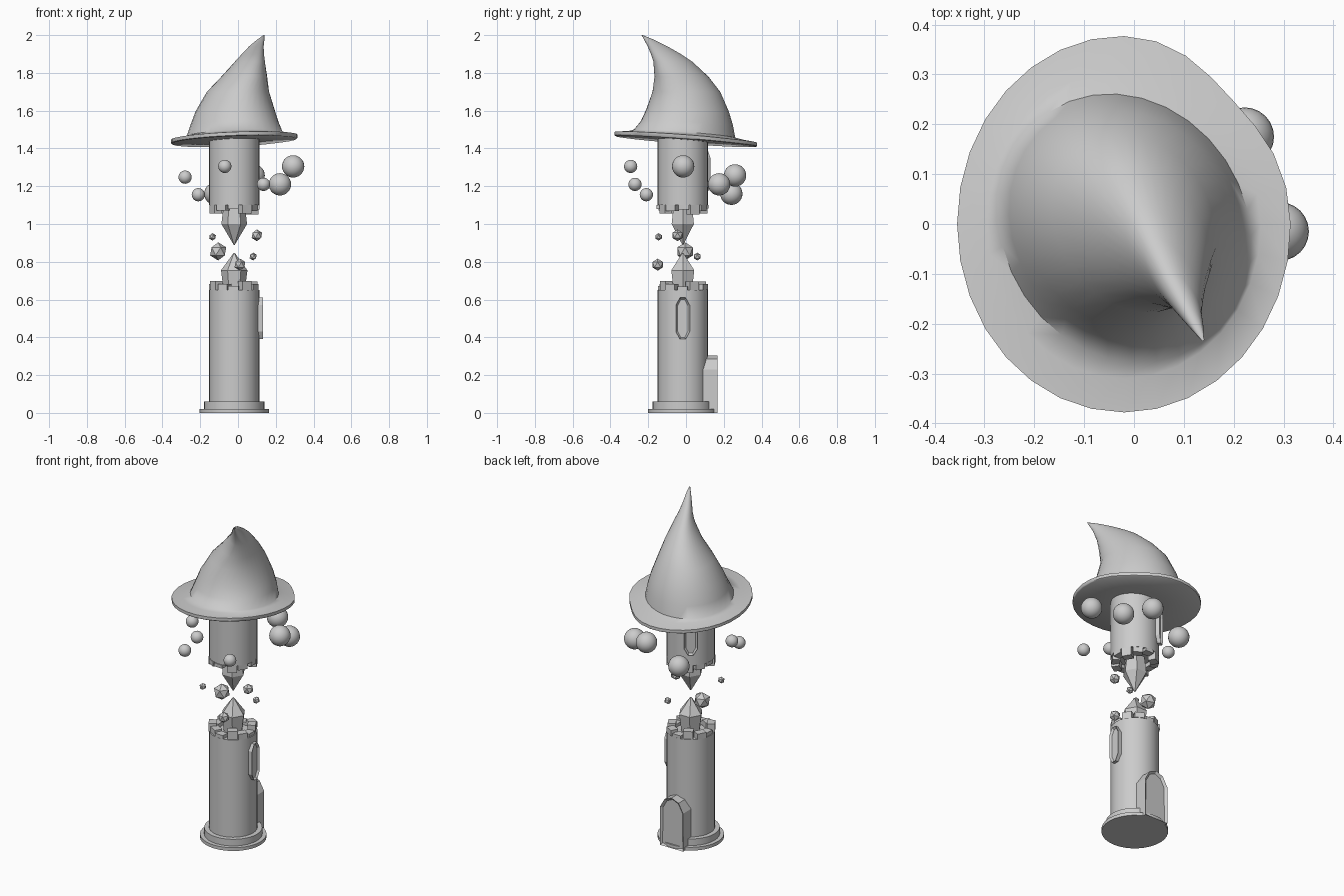
import bpy, bmesh, math, random
from mathutils import Matrix, Vector

if "Cube" in bpy.data.objects:
    bpy.data.objects.remove(bpy.data.objects["Cube"])

random.seed(4)
CX, CY = -0.02, -0.017      # tower axis


def finish(bm, name, angle=None):
    bmesh.ops.recalc_face_normals(bm, faces=bm.faces)
    me = bpy.data.meshes.new(name)
    bm.to_mesh(me)
    bm.free()
    if angle:
        me.polygons.foreach_set("use_smooth", [True] * len(me.polygons))
        me.set_sharp_from_angle(angle=math.radians(angle))
    ob = bpy.data.objects.new(name, me)
    bpy.context.collection.objects.link(ob)
    return ob


def loft(rings, name, angle=None):
    """Skin a list of equal-sized point rings and cap both ends."""
    bm = bmesh.new()
    vs = [[bm.verts.new(p) for p in r] for r in rings]
    n = len(vs[0])
    for a, b in zip(vs, vs[1:]):
        for i in range(n):
            j = (i + 1) % n
            bm.faces.new((a[i], a[j], b[j], b[i]))
    bm.faces.new(vs[0])
    bm.faces.new(vs[-1])
    return finish(bm, name, angle)


def lathe(profile, n, name, angle=None):
    loft([[(CX + r * math.cos(2 * math.pi * i / n), CY + r * math.sin(2 * math.pi * i / n), z)
           for i in range(n)] for r, z in profile], name, angle)


def framed_panel(half, d0, d1, az, z0, frame, name):
    """Mirrored outline pushed outward from the tower wall, with a recessed panel."""
    pts = half + [(-u, z) for u, z in reversed(half) if u > 0]
    bm = bmesh.new()
    back = [bm.verts.new((d0, u, z + z0)) for u, z in pts]
    front = [bm.verts.new((d1, u, z + z0)) for u, z in pts]
    n = len(pts)
    for i in range(n):
        j = (i + 1) % n
        bm.faces.new((back[i], back[j], front[j], front[i]))
    bm.faces.new(back)
    f = bm.faces.new(front)
    bmesh.ops.recalc_face_normals(bm, faces=bm.faces)
    bmesh.ops.inset_region(bm, faces=[f], thickness=frame)
    bmesh.ops.translate(bm, verts=f.verts, vec=(-0.012, 0, 0))
    bm.transform(Matrix.Translation((CX, CY, 0)) @ Matrix.Rotation(math.radians(az), 4, 'Z'))
    finish(bm, name)


# Tower halves
lathe([(.183, 0), (.183, .02), (.16, .02), (.16, .06), (.133, .06), (.133, .65)], 32, "lower_tower", 35)
lathe([(.133, 1.10), (.133, 1.455)], 32, "upper_tower", 35)

# Crystals in the break
lathe([(.055, .64), (.07, .755), (.003, .847)], 6, "lower_crystal")
lathe([(.055, 1.11), (.068, 1.0), (.003, .89)], 6, "upper_crystal")


# Broken brickwork around both rims
def bricks(z, up, name):
    bm = bmesh.new()
    n = 12
    for i in range(n):
        h = (.02, .048, .03)[i % 3] + random.uniform(-.004, .004)
        r = .108 + random.uniform(-.006, .008)
        m = (Matrix.Translation((CX, CY, z + up * h / 2))
             @ Matrix.Rotation(2 * math.pi * (i + random.uniform(-.1, .1)) / n, 4, 'Z')
             @ Matrix.Translation((r, 0, 0)) @ Matrix.Diagonal((.045, .055, h, 1)))
        bmesh.ops.create_cube(bm, size=1, matrix=m)
    finish(bm, name)


bricks(.65, 1, "lower_bricks")
bricks(1.10, -1, "upper_bricks")

# Door and windows
framed_panel([(.078, 0), (.078, .23), (.047, .285), (0, .305)], .09, .185, 90, 0, .014, "door")
window = [(.037, -.07), (.037, .07), (.015, .11)]
window = [(.015, -.11)] + window
framed_panel(window, .11, .152, 0, .50, .01, "lower_window")
framed_panel(window, .11, .152, 125, 1.28, .01, "upper_window")

# Floating rock chips
for i, (x, y, z, r) in enumerate([(-.135, -.145, .932, .02), (.10, -.045, .94, .031),
                                  (-.105, -.005, .855, .048), (.01, -.15, .785, .032),
                                  (.08, .06, .828, .021)]):
    bm = bmesh.new()
    bmesh.ops.create_icosphere(bm, subdivisions=1, radius=r, matrix=Matrix.Translation((x, y, z)))
    finish(bm, f"rock_{i}")

# Orbiting orbs
for i, (x, y, z, r) in enumerate([(-.28, -.04, 1.248, .035), (-.21, -.21, 1.155, .035),
                                  (-.07, -.293, 1.305, .035), (.135, -.27, 1.21, .035),
                                  (.292, -.015, 1.305, .059), (.222, .175, 1.21, .059),
                                  (.083, .26, 1.257, .059), (-.12, .24, 1.16, .059)]):
    bm = bmesh.new()
    bmesh.ops.create_uvsphere(bm, u_segments=24, v_segments=14, radius=r,
                              matrix=Matrix.Translation((x, y, z)))
    finish(bm, f"orb_{i}", 60)

# Hat: tilted brim with one dented side, then a cone bending to a tip
N = 32


def tilt(x, y):
    return .04 * x - .075 * y


def brim(scale, z):
    ring = []
    for i in range(N):
        a = 2 * math.pi * i / N
        d = scale * (1 - .075 * math.exp(-((a - .8) / .42) ** 2))
        x, y = -.02 + .335 * d * math.cos(a), .378 * d * math.sin(a)
        ring.append((x, y, z + tilt(x, y)))
    return ring


def section(cx, cy, a, b, z, k):
    """Ellipse stretched along the bend direction; k is how much brim tilt it keeps."""
    u = Vector((.53, -.85))
    v = Vector((.85, .53))
    t0 = math.atan2(-u.y, u.x)
    ring = []
    for i in range(N):
        t = 2 * math.pi * i / N + t0
        p = Vector((cx, cy)) + u * a * math.cos(t) + v * b * math.sin(t)
        ring.append((p.x, p.y, z + k * tilt(p.x, p.y)))
    return ring


rings = [brim(.4, 1.442), brim(.985, 1.438), brim(1, 1.442), brim(1, 1.46), brim(.82, 1.468)]
rings += [section(*s) for s in [(-.018, -.008, .278, .243, 1.478, 1), (-.018, .005, .25, .225, 1.535, .6),
                                (-.015, .008, .225, .203, 1.60, .3), (0, .002, .188, .155, 1.70, 0),
                                (.033, -.024, .155, .105, 1.78, 0), (.063, -.07, .115, .06, 1.86, 0),
                                (.079, -.107, .09, .04, 1.90, 0), (.097, -.15, .06, .026, 1.94, 0),
                                (.12, -.195, .03, .014, 1.975, 0), (.138, -.232, .003, .003, 2.0, 0)]]
loft(rings, "hat", 50)
